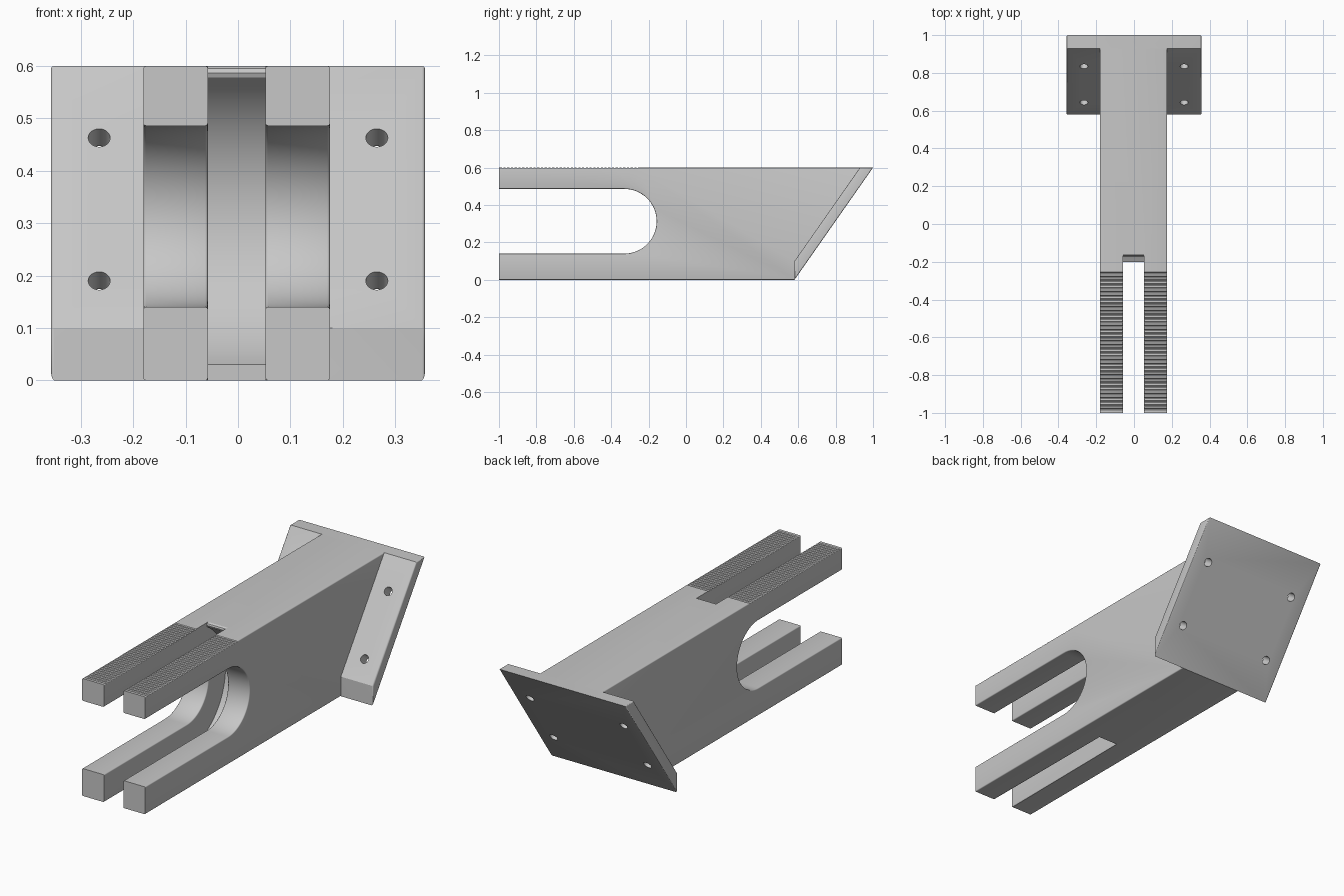
import bpy, bmesh
from math import cos, sin, pi, radians, asin
from mathutils import Matrix, Vector

cube = bpy.data.objects.get("Cube")
if cube:
    bpy.data.objects.remove(cube, do_unlink=True)

metal = bpy.data.materials.new("light grey metal")
metal.use_nodes = True
GREY = (0.57, 0.57, 0.57, 1)
metal.diffuse_color = GREY
metal.node_tree.nodes["Principled BSDF"].inputs["Base Color"].default_value = GREY

MID = -0.0025            # body centre line
HALF, GAP = 0.178, 0.055  # half widths of body and centre slot
TOP = 0.6
CY, CZ = -0.33, 0.313    # shared centre of the rounded slot ends


def arc(radius, start, end, steps):
    return [(CY + radius * cos(start + (end - start) * i / steps),
             CZ + radius * sin(start + (end - start) * i / steps)) for i in range(steps + 1)]


def prism(bm, profile, x0, x1):
    """Extrude a (y, z) profile along x."""
    face = bm.faces.new([bm.verts.new((x0, y, z)) for y, z in profile])
    out = bmesh.ops.extrude_face_region(bm, geom=[face])
    verts = [v for v in out["geom"] if isinstance(v, bmesh.types.BMVert)]
    bmesh.ops.translate(bm, verts=verts, vec=(x1 - x0, 0, 0))


def finish(bm, name):
    bmesh.ops.recalc_face_normals(bm, faces=bm.faces)
    mesh = bpy.data.meshes.new(name)
    bm.to_mesh(mesh)
    bm.free()
    mesh.materials.append(metal)
    obj = bpy.data.objects.new(name, mesh)
    bpy.context.collection.objects.link(obj)
    return obj


def cut(obj, cutter):
    cutter.hide_render = True
    mod = obj.modifiers.new("cut", "BOOLEAN")
    mod.operation, mod.solver, mod.object = "DIFFERENCE", "EXACT", cutter
    bpy.context.view_layer.objects.active = obj
    bpy.ops.object.modifier_apply(modifier=mod.name)
    bpy.data.objects.remove(cutter, do_unlink=True)


def round_edges(obj, size, keep):
    """Round the convex outlines of the faces that look sideways."""
    bm = bmesh.new()
    bm.from_mesh(obj.data)
    edges = [e for e in bm.edges if len(e.link_faces) == 2 and e.is_convex
             and e.calc_face_angle() > 0.4
             and any(abs(f.normal.x) > 0.99 for f in e.link_faces)
             and keep(e.verts[0].co, e.verts[1].co)]
    bmesh.ops.bevel(bm, geom=edges, offset=size, segments=3, profile=0.5,
                    affect="EDGES", clamp_overlap=True)
    bm.to_mesh(obj.data)
    bm.free()


def smooth(obj):
    bpy.ops.object.select_all(action="DESELECT")
    obj.select_set(True)
    bpy.context.view_layer.objects.active = obj
    bpy.ops.object.shade_smooth_by_angle(angle=radians(32))


# Forked body with the rounded side slot
R = 0.173
bm = bmesh.new()
prism(bm, [(-1, 0), (0.58, 0), (0.58, 0.1), (0.93, TOP), (-1, TOP), (-1, CZ + R)]
      + arc(R, pi / 2, -pi / 2, 32) + [(-1, CZ - R)], MID - HALF, MID + HALF)
body = finish(bm, "forked_body")

# Centre slot with a larger concentric round recess
R2 = 0.311
low, high = asin((0.03 - CZ) / R2), asin((0.578 - CZ) / R2)
bm = bmesh.new()
prism(bm, [(-1.1, -0.1), (-0.2, -0.1)] + arc(R2, low, high, 32)
      + [(-0.171, 0.587), (-0.168, 0.595), (-0.16, TOP), (-0.16, 0.7), (-1.1, 0.7)],
      MID - GAP, MID + GAP)
cut(body, finish(bm, "slot_cutter"))
round_edges(body, 0.008, lambda a, b: max(a.y, b.y) > -0.99 and min(a.y, b.y) < 0.57)

# Fine grip grooves across the upper prongs
bm = bmesh.new()
for i in range(37):
    y = -0.26 - 0.02 * i
    prism(bm, [(y - 0.008, TOP + 0.003), (y, TOP - 0.005), (y + 0.008, TOP + 0.003)], -0.3, 0.3)
cut(body, finish(bm, "groove_cutter"))
smooth(body)

# Slanted mounting plate
bm = bmesh.new()
prism(bm, [(0.58, 0), (1, TOP), (0.93, TOP), (0.58, 0.1)], -0.357, 0.357)
plate = finish(bm, "mounting_plate")
round_edges(plate, 0.006, lambda a, b: True)

# Four screw holes square to the plate
axis = Vector((0, -0.6, 0.42)).normalized()
turn = axis.to_track_quat("Z", "Y").to_matrix().to_4x4()
bm = bmesh.new()
for x in (-0.265, 0.265):
    for y, z in ((0.834, 0.463), (0.643, 0.19)):
        bmesh.ops.create_cone(bm, cap_ends=True, segments=32, radius1=0.021, radius2=0.021,
                              depth=0.3, matrix=Matrix.Translation((x, y, z)) @ turn)
cut(plate, finish(bm, "hole_cutter"))
smooth(plate)
